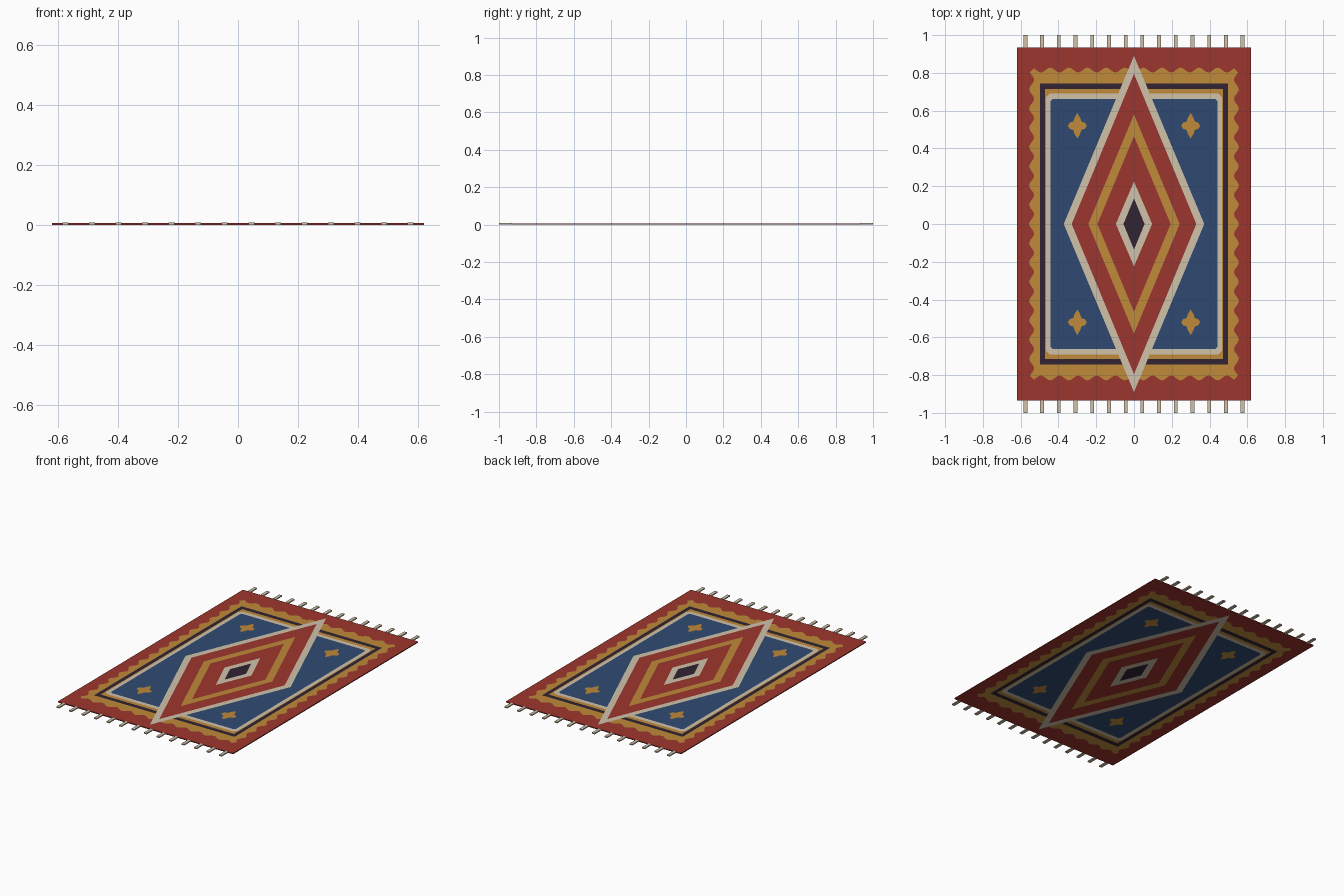
import bpy, bmesh, math
from mathutils import Vector
from mathutils.geometry import delaunay_2d_cdt

if "Cube" in bpy.data.objects:
    bpy.data.objects.remove(bpy.data.objects["Cube"])

W, H, T = 0.62, 0.935, 0.006   # half width, half length, thickness


def material(name, rgb):
    m = bpy.data.materials.new(name)
    m.diffuse_color = [((c / 255 + 0.055) / 1.055) ** 2.4 for c in rgb] + [1]
    m.use_nodes = True
    m.node_tree.nodes["Principled BSDF"].inputs["Base Color"].default_value = m.diffuse_color
    return m


RED, GOLD, DARK, CREAM, BLUE = range(5)
mats = [material("brick red", (158, 54, 46)), material("ochre gold", (192, 138, 58)),
        material("dark plum", (49, 36, 50)), material("cream", (208, 194, 170)),
        material("indigo blue", (48, 74, 114))]


# Pattern outlines
def rect(w, h, c=0.0):
    if not c:
        return [(-w, -h), (w, -h), (w, h), (-w, h)]
    return [(c - w, -h), (w - c, -h), (w, c - h), (w, h - c),
            (w - c, h), (c - w, h), (-w, h - c), (-w, c - h)]


def diamond(w, h):
    return [(w, 0), (0, h), (-w, 0), (0, -h)]


def star(cx, cy):
    pts = []
    for i in range(16):
        a = math.tau * i / 16
        rx, ry = [(0.047, 0.068), (0.036, 0.032), (0.030, 0.032), (0.036, 0.050)][i % 4]
        if i % 4 == 0:
            rx, ry = 0.050, 0.068
        elif i % 4 == 1 or i % 4 == 3:
            rx, ry = (0.044, 0.042)
        pts.append((cx + rx * math.cos(a), cy + ry * math.sin(a)))
    return pts


def scalloped(w, h, amp, nx, ny, steps=8):
    corners, out = rect(w, h), []
    for k in range(4):
        p, q = Vector(corners[k]), Vector(corners[(k + 1) % 4])
        n = (nx, ny)[k % 2]
        d = (q - p).normalized()
        normal = Vector((d.y, -d.x))
        for i in range(1, n * steps):
            t = i / (n * steps)
            out.append(tuple(p.lerp(q, t) + normal * amp * math.cos(math.tau * n * t)))
    return out


# Painted layers, later ones on top
layers = [(rect(W, H), RED), (scalloped(0.542, 0.815, 0.013, 11, 16), GOLD),
          (rect(0.497, 0.745), DARK), (rect(0.472, 0.715), GOLD),
          (rect(0.466, 0.690, 0.02), CREAM), (rect(0.442, 0.662, 0.012), BLUE)]
layers += [(star(sx * 0.3, sy * 0.52), GOLD) for sx in (-1, 1) for sy in (-1, 1)]
layers += [(diamond(0.372, 0.89), CREAM), (diamond(0.33, 0.795), RED),
           (diamond(0.242, 0.58), GOLD), (diamond(0.194, 0.465), RED),
           (diamond(0.096, 0.225), CREAM), (diamond(0.056, 0.135), DARK)]


def inside(x, y, poly):
    hit = False
    for (ax, ay), (bx, by) in zip(poly, poly[1:] + poly[:1]):
        if (ay > y) != (by > y) and x < ax + (y - ay) * (bx - ax) / (by - ay):
            hit = not hit
    return hit


# Rug: one flat sheet cut along every outline, then thickened
points, edges = [], []
for poly, _ in layers:
    s, n = len(points), len(poly)
    points += [Vector(p) for p in poly]
    edges += [(s + i, s + (i + 1) % n) for i in range(n)]
verts, _, faces = delaunay_2d_cdt(points, edges, [], 0, 1e-5)[:3]

bm = bmesh.new()
top = [bm.verts.new((v.x, v.y, T)) for v in verts]
bottom = [bm.verts.new((v.x, v.y, 0)) for v in verts]
for f in faces:
    cx = sum(verts[i].x for i in f) / len(f)
    cy = sum(verts[i].y for i in f) / len(f)
    colour = RED
    for poly, c in layers:
        if inside(cx, cy, poly):
            colour = c
    bm.faces.new([top[i] for i in f]).material_index = colour
    bm.faces.new([bottom[i] for i in reversed(f)]).material_index = colour
pair = dict(zip(top, bottom))
for e in [e for e in bm.edges if e.is_boundary and e.verts[0] in pair]:
    a, b = e.verts
    bm.faces.new([a, b, pair[b], pair[a]]).material_index = RED
bmesh.ops.recalc_face_normals(bm, faces=bm.faces)
mesh = bpy.data.meshes.new("rug")
bm.to_mesh(mesh)
bm.free()
for m in mats:
    mesh.materials.append(m)
bpy.context.collection.objects.link(bpy.data.objects.new("rug", mesh))

# Fringe tassels on both short ends
for end, side in (("front", -1), ("back", 1)):
    for i in range(14):
        x = -0.575 + 1.15 * i / 13
        bpy.ops.mesh.primitive_cube_add(size=1, location=(x, side * 0.967, 0.004))
        ob = bpy.context.object
        ob.name = f"{end}_tassel_{i + 1}"
        ob.scale = (0.02, 0.066, 0.007)
        ob.data.materials.append(mats[CREAM])
